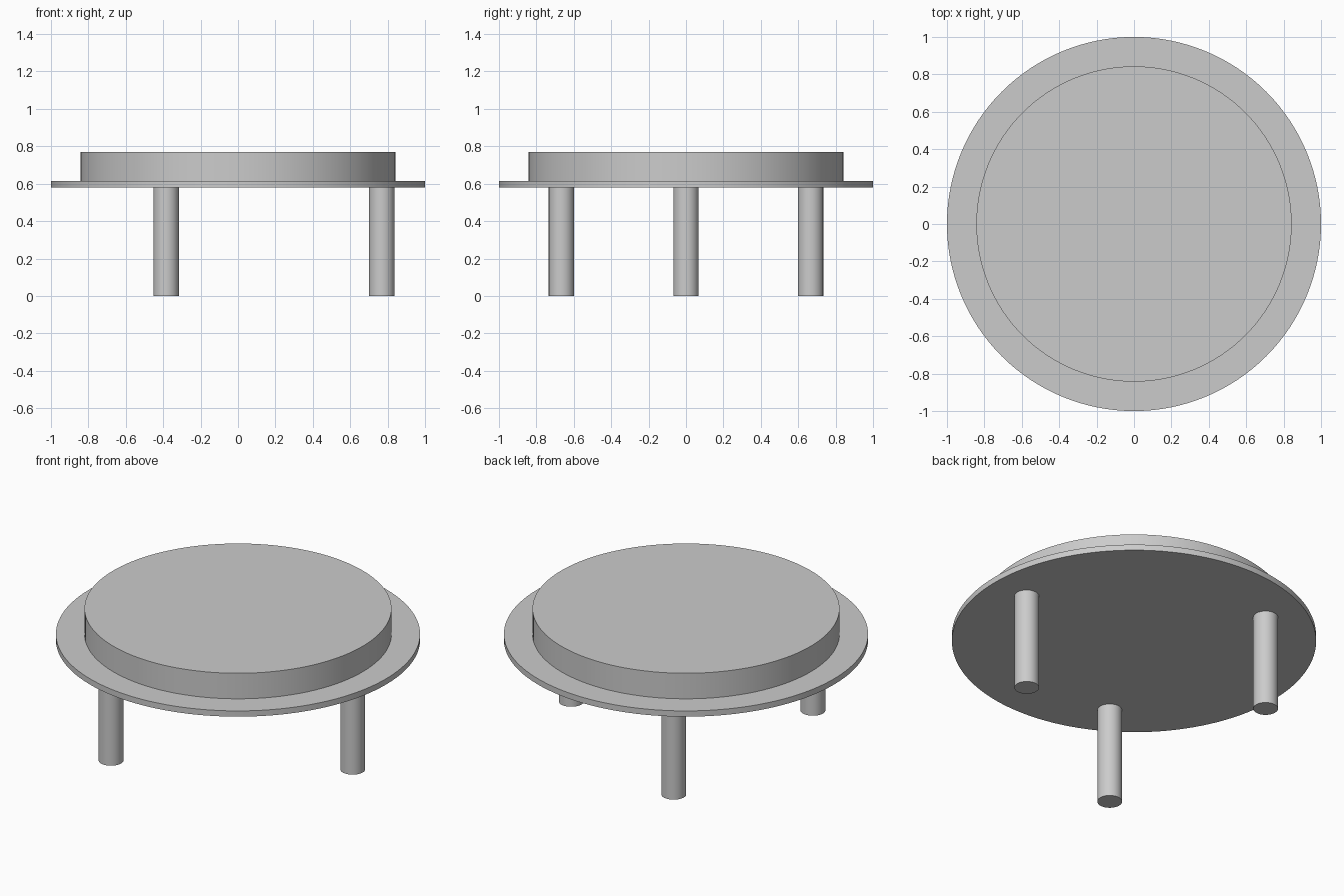
import bpy
import math

cube = bpy.data.objects.get("Cube")
if cube:
    bpy.data.objects.remove(cube, do_unlink=True)

# Single plain grey
grey = bpy.data.materials.new("light_grey")
grey.use_nodes = True
colour = (0.6, 0.6, 0.6, 1.0)
grey.diffuse_color = colour
grey.node_tree.nodes["Principled BSDF"].inputs["Base Color"].default_value = colour


def cylinder(name, radius, bottom, top, x=0.0, y=0.0, sides=128):
    bpy.ops.mesh.primitive_cylinder_add(
        vertices=sides, radius=radius, depth=top - bottom,
        location=(x, y, (bottom + top) / 2))
    obj = bpy.context.object
    obj.name = name
    obj.data.materials.append(grey)
    bpy.ops.object.shade_smooth_by_angle(angle=math.radians(30))
    return obj


RIM_BOTTOM, RIM_TOP, DISC_TOP = 0.58, 0.615, 0.77

# Wide thin rim and the raised disc on it
cylinder("rim_plate", 1.0, RIM_BOTTOM, RIM_TOP)
cylinder("raised_disc", 0.843, RIM_TOP, DISC_TOP)

# Three round legs, evenly spaced, the first on the left side
LEG_RING = 0.769
for i, name in enumerate(("left_leg", "back_right_leg", "front_right_leg")):
    angle = math.tau * i / 3
    cylinder(name, 0.068, 0.0, RIM_BOTTOM,
             LEG_RING * math.cos(angle), LEG_RING * math.sin(angle), sides=48)
